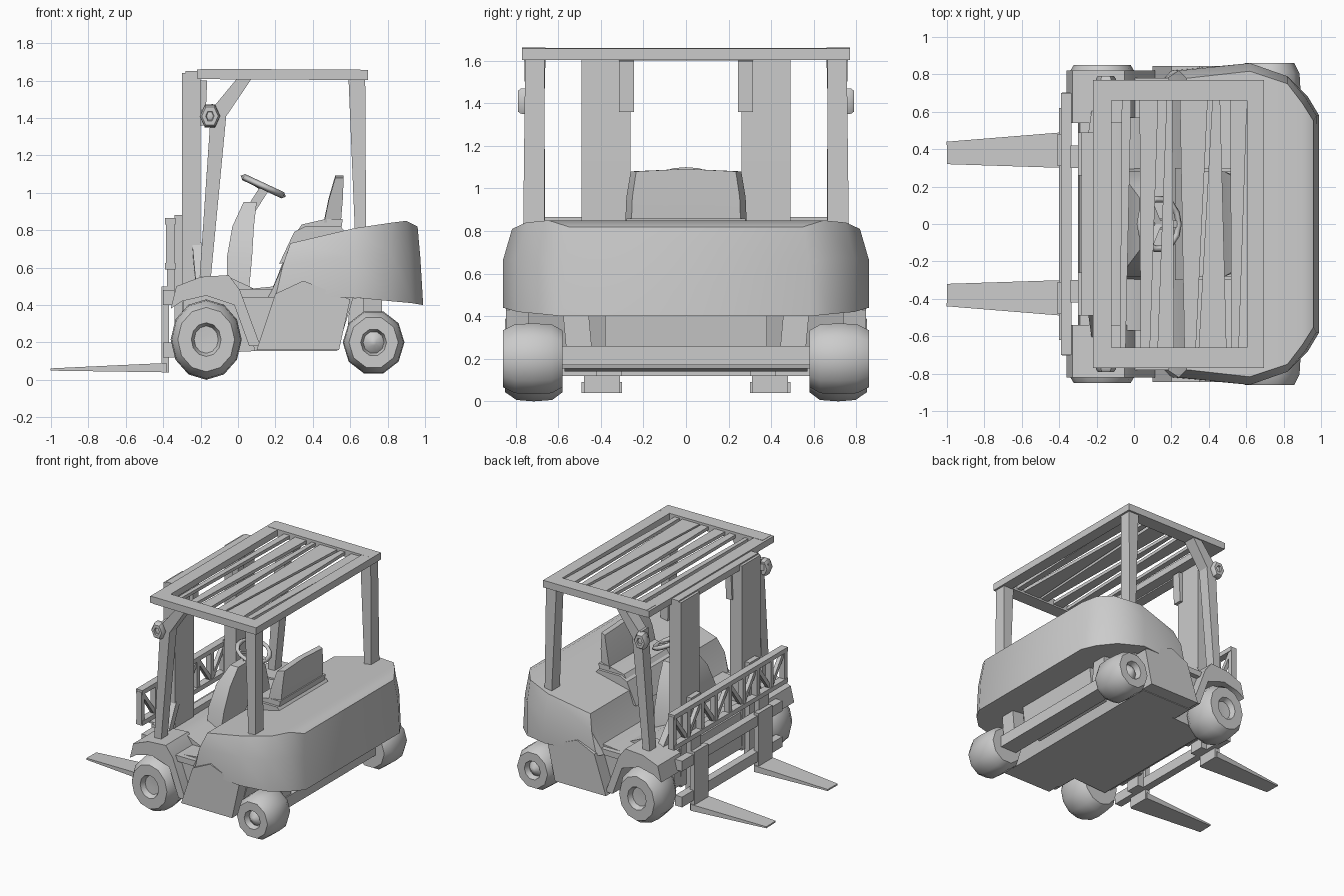
import bpy, bmesh, math
from mathutils import Vector, Matrix

if "Cube" in bpy.data.objects:
    bpy.data.objects.remove(bpy.data.objects["Cube"], do_unlink=True)

grey = bpy.data.materials.new("plain_grey")
grey.use_nodes = True
grey.diffuse_color = (0.6, 0.6, 0.6, 1)
grey.node_tree.nodes["Principled BSDF"].inputs["Base Color"].default_value = (0.6, 0.6, 0.6, 1)
SIDES = (("left", 1), ("right", -1))


def finish(name, bm, angle=35):
    bmesh.ops.recalc_face_normals(bm, faces=bm.faces[:])
    mesh = bpy.data.meshes.new(name)
    bm.to_mesh(mesh)
    bm.free()
    mesh.materials.append(grey)
    ob = bpy.data.objects.new(name, mesh)
    bpy.context.collection.objects.link(ob)
    bpy.ops.object.select_all(action="DESELECT")
    ob.select_set(True)
    bpy.context.view_layer.objects.active = ob
    bpy.ops.object.shade_smooth_by_angle(angle=math.radians(angle))
    return ob


def loft(name, rings, closed=False, angle=35):
    """Skin a row of equal-length point rings, capping or joining the ends."""
    bm = bmesh.new()
    rows = [[bm.verts.new(p) for p in ring] for ring in rings]
    pairs = list(zip(rows, rows[1:]))
    if closed:
        pairs.append((rows[-1], rows[0]))
    else:
        bm.faces.new(rows[0])
        bm.faces.new(rows[-1])
    for a, b in pairs:
        for i in range(len(a)):
            j = (i + 1) % len(a)
            bm.faces.new((a[i], a[j], b[j], b[i]))
    return finish(name, bm, angle)


def prism(name, profile, y0, y1):
    """Extrude an xz profile across y."""
    return loft(name, [[(x, y, z) for x, z in profile] for y in (y0, y1)])


def box(name, x0, x1, y0, y1, z0, z1):
    return prism(name, [(x0, z0), (x1, z0), (x1, z1), (x0, z1)], y0, y1)


def bar(name, p, q, w0, d0, w1=None, d1=None):
    """Tapering bar from p to q; w is the horizontal width, d the depth."""
    p, q = Vector(p), Vector(q)
    axis = (q - p).normalized()
    up = Vector((1, 0, 0)) if abs(axis.z) > 0.6 else Vector((0, 0, 1))
    side = axis.cross(up).normalized()
    deep = side.cross(axis)
    rings = []
    for c, w, d in ((p, w0, d0), (q, w1 or w0, d1 or d0)):
        rings.append([c + side * w * a + deep * d * b
                      for a, b in ((-.5, -.5), (.5, -.5), (.5, .5), (-.5, .5))])
    return loft(name, rings)


def wheel(name, x, z, rx, rz, y0, y1, sides, hub):
    """Rounded tyre turned about y, with a dished hub on the outer face."""
    steps = ((0, .8), (.18, .97), (.5, 1), (.8, .97), (1, .8), (1, .42), (.85, .34), (.9 + hub, .1))
    rings = []
    for t, r in steps:
        rings.append([(x + rx * r * math.cos(2 * math.pi * i / sides), y0 + (y1 - y0) * t,
                       z + rz * r * math.sin(2 * math.pi * i / sides)) for i in range(sides)])
    return loft(name, rings, angle=50)


# Rear body and counterweight: x at bottom, x at top, half width, bottom, top
stations = ((.16, .2, .78, .44, .5), (.2, .28, .82, .44, .73), (.62, .62, .86, .44, .81),
            (.82, .82, .79, .42, .84), (.93, .9, .68, .41, .85), (.99, .96, .58, .4, .82))
rings = []
for xb, xt, w, zb, zt in stations:
    half = [(xb, w, zb), (xb * .5 + xt * .5, w, zb * .4 + zt * .6), (xt, w * .95, zt)]
    rings.append(half + [(x, -y, z) for x, y, z in reversed(half)])
loft("counterweight_body", rings)

# Lower chassis, front block and floor
prism("chassis", [(0, .48), (.09, .155), (.53, .155), (.62, .45), (.2, .5)], -.74, .74)
prism("front_block", [(-.29, .5), (-.3, .22), (-.2, .14), (.12, .155), (.08, .49), (-.05, .55), (-.2, .53)], -.57, .57)
box("floor_plate", -.04, .24, -.78, .78, .44, .485)
box("rear_axle", .64, .78, -.62, .62, .17, .26)
prism("rear_axle_mount", [(.58, .2), (.72, .24), (.74, .43), (.6, .44)], -.38, .38)

for side, s in SIDES:
    prism(side + "_side_step", [(.1, .16), (.54, .16), (.6, .43), (.35, .53), (.2, .46)], s * .7, s * .845)
    # Arched fender above each front wheel
    prism(side + "_front_fender",
          [(-.36, .38), (-.33, .5), (-.2, .55), (-.05, .56), (.01, .48), (.12, .18),
           (.06, .18), (-.02, .4), (-.17, .45), (-.3, .42)], s * .54, s * .82)
    wheel(side + "_front_wheel", -.17, .215, .19, .215, s * .58, s * .85, 12, -.06)
    wheel(side + "_rear_wheel", .725, .2, .165, .175, s * .58, s * .86, 10, .08)
    bar(side + "_rear_hub_strut", (.72, s * .5, .22), (.72, s * .52, .44), .12, .1)

# Driver's seat and hood
prism("seat_base", [(.22, .62), (.3, .79), (.36, .82), (.55, .82), (.58, .78), (.5, .68)], -.3, .3)
prism("seat_cushion", [(.3, .77), (.34, .83), (.47, .86), (.56, .86), (.55, .79)], -.28, .28)
rings = []
for x0, x1, w, z in ((.46, .55, .285, .84), (.485, .56, .28, .96), (.52, .565, .26, 1.08)):
    rings.append([(x0, -w, z), (x1, -w * .9, z), (x1, 0, z + .012), (x1, w * .9, z), (x0, w, z), (x0, 0, z + .012)])
loft("seat_back", rings)

# Dashboard, steering column and wheel
rings = []
for x0, x1, w, z in ((-.06, .06, .3, .49), (-.06, .075, .28, .65), (-.03, .085, .22, .82), (.03, .1, .14, .95)):
    rings.append([(x0, -w, z), (x1, -w, z), (x1, w, z), (x0, w, z)])
loft("dashboard", rings)
bar("steering_column", (.05, 0, .88), (.14, 0, 1.02), .06, .05)
tilt = Matrix.Translation((.135, 0, 1.035)) @ Matrix.Rotation(math.radians(25), 4, "Y")
rings = []
for i in range(14):
    a = 2 * math.pi * i / 14
    rings.append([tilt @ Vector(((.115 + .018 * math.cos(b)) * math.cos(a),
                                 (.135 + .018 * math.cos(b)) * math.sin(a), .018 * math.sin(b)))
                  for b in (0, math.pi / 2, math.pi, 1.5 * math.pi)])
loft("steering_wheel_rim", rings, closed=True, angle=95)
for i in range(3):
    a = 2 * math.pi * i / 3
    bar("steering_spoke", tilt @ Vector((0, 0, -.01)),
        tilt @ Vector((.115 * math.cos(a), .135 * math.sin(a), 0)), .035, .015)

# Overhead guard: frame, slats, posts and lamps
bar("guard_front_bar", (-.17, -.77, 1.635), (-.17, .77, 1.635), .1, .05)
bar("guard_rear_bar", (.65, -.77, 1.63), (.65, .77, 1.63), .09, .055)
for side, s in SIDES:
    bar(side + "_guard_rail", (-.2, s * .715, 1.635), (.69, s * .715, 1.63), .11, .055)
    bar(side + "_rear_post", (.655, s * .715, .79), (.635, s * .71, 1.63), .1, .06, .09, .09)
    bar(side + "_front_post", (-.175, s * .7, .55), (-.1, s * .71, 1.47), .08, .06, .09, .085)
    bar(side + "_front_post_brace", (-.1, s * .71, 1.43), (.05, s * .71, 1.63), .09, .085, .1, .06)
    bar(side + "_lamp_arm", (-.1, s * .7, 1.42), (-.18, s * .76, 1.42), .05, .05)
    wheel(side + "_lamp", -.15, 1.41, .055, .07, s * .72, s * .79, 6, 0)

slats = ((-.06, .03, .05), (.06, .05, .1), (.17, .09, .03), (.3, .06, .15),
         (.42, .15, .04), (.54, .04, .09))
for x, near, far in slats:
    bar("guard_slat", (x, -.68, 1.63), (x + .02, .68, 1.63), near, .025, far, .025)

# Mast uprights with inner rails and lift cylinders
for side, s in SIDES:
    prism(side + "_mast", [(-.3, .2), (-.22, .2), (-.2, .55), (-.2, 1.64), (-.3, 1.64)], s * .26, s * .49)
    box(side + "_mast_inner_rail", -.34, -.29, s * .3, s * .42, .12, 1.1 * .8)
    bar(side + "_lift_bracket", (-.2, s * .28, 1.36), (-.19, s * .28, 1.6), .07, .05)
    bar(side + "_tilt_rod", (-.2, s * .6, .5), (-.22, s * .46, .72), .05, .05)
box("mast_top_tie", -.28, -.2, -.49, .49, 1.6, 1.65)
for z in (.28, .5):
    box("mast_cross_tie", -.28, -.22, -.48, .48, z, z + .07)

# Carriage and open load backrest
for z in (.12, .4):
    box("carriage_bar", -.4, -.34, -.62, .62, z, z + .08)
for z in (.59, .83):
    box("backrest_rail", -.39, -.335, -.7, .7, z, z + .035)
for i in range(9):
    y = -.685 + i * 1.37 / 8
    box("backrest_upright", -.385, -.34, y - .018, y + .018, .6, .85)
for i in range(8):
    y = -.685 + i * 1.37 / 8
    z0, z1 = (.61, .84) if i % 2 else (.84, .61)
    bar("backrest_brace", (-.36, y, z0), (-.36, y + 1.37 / 8, z1), .03, .03)
for side, s in SIDES:
    bar(side + "_backrest_support", (-.36, s * .42, .42), (-.36, s * .42, .61), .12, .04)

    # Forks, tapering to thin tips
    box(side + "_fork_shank", -.41, -.37, s * .31, s * .48, .04, .5)
    bar(side + "_fork_blade", (-.38, s * .395, .065), (-1, s * .38, .055), .19, .05, .12, .012)
